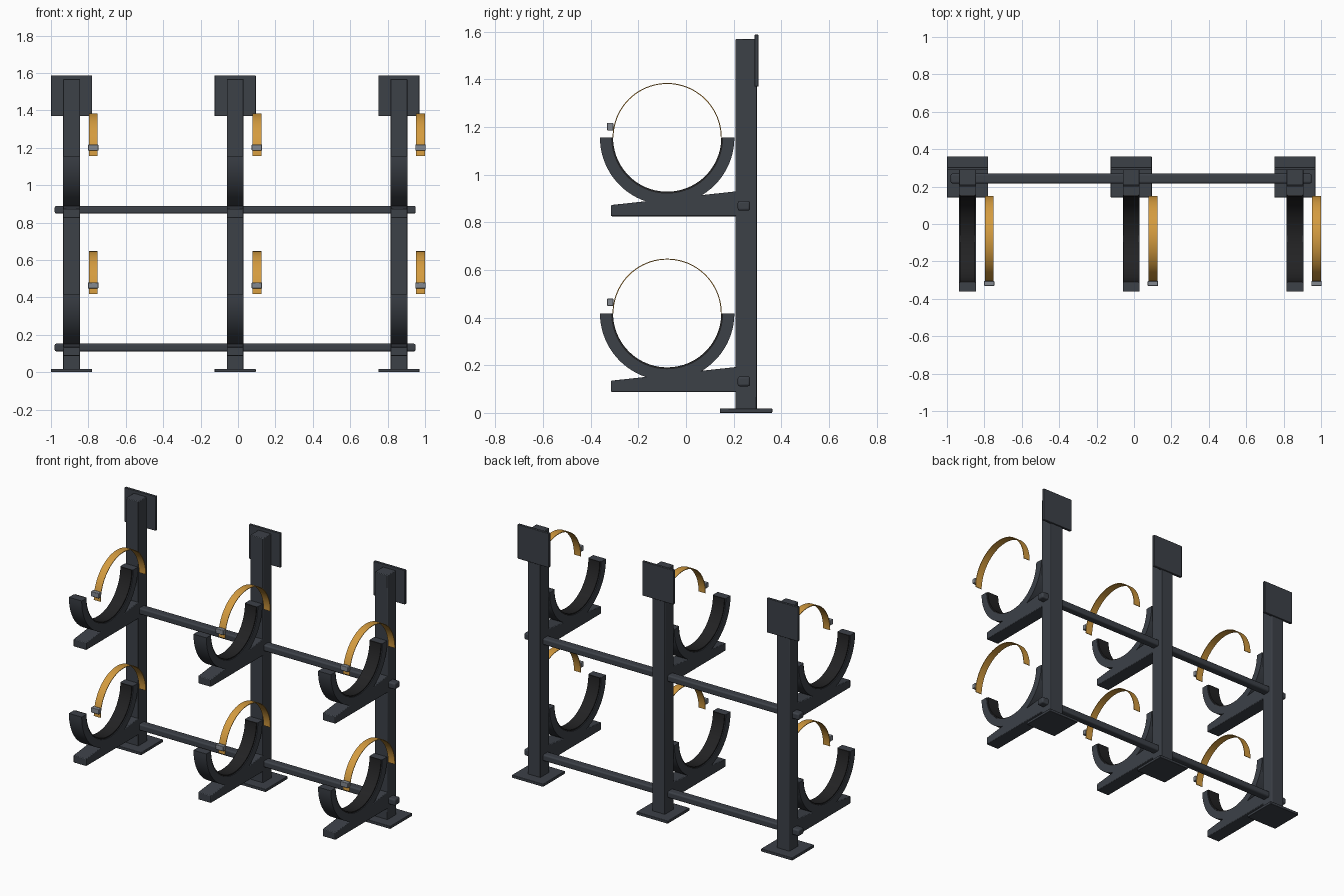
import bpy, bmesh, math
from mathutils import Vector

cube = bpy.data.objects.get("Cube")
if cube:
    bpy.data.objects.remove(cube, do_unlink=True)


def material(name, rgb):
    m = bpy.data.materials.new(name)
    m.use_nodes = True
    m.diffuse_color = (*rgb, 1)
    bsdf = m.node_tree.nodes["Principled BSDF"]
    bsdf.inputs["Base Color"].default_value = (*rgb, 1)
    bsdf.inputs["Roughness"].default_value = 0.6
    return m


STEEL = material("dark steel", (0.045, 0.052, 0.064))
RUBBER = material("black rubber", (0.016, 0.016, 0.017))
STRAP = material("amber webbing", (0.66, 0.33, 0.05))
BUCKLE = material("grey metal", (0.23, 0.25, 0.28))


def finish(name, bm, mat, bevel=0.0, segments=2):
    bmesh.ops.recalc_face_normals(bm, faces=bm.faces)
    mesh = bpy.data.meshes.new(name)
    bm.to_mesh(mesh)
    bm.free()
    mesh.materials.append(mat)
    ob = bpy.data.objects.new(name, mesh)
    bpy.context.collection.objects.link(ob)
    if bevel:
        mod = ob.modifiers.new("soft edges", "BEVEL")
        mod.width = bevel
        mod.segments = segments
        mod.limit_method = "ANGLE"
    bpy.ops.object.select_all(action="DESELECT")
    ob.select_set(True)
    bpy.context.view_layer.objects.active = ob
    bpy.ops.object.shade_smooth_by_angle(angle=math.radians(30))
    return ob


def box(name, center, size, mat, bevel=0.003, segments=2):
    bm = bmesh.new()
    bmesh.ops.create_cube(bm, size=1)
    bmesh.ops.scale(bm, vec=Vector(size), verts=bm.verts)
    bmesh.ops.translate(bm, vec=Vector(center), verts=bm.verts)
    return finish(name, bm, mat, bevel, segments)


def extrude_x(name, loops, x, width, mat, bevel=0.0):
    """Solid from a strip of (y, z) cross pairs, or one (y, z) polygon, extruded along x."""
    bm = bmesh.new()
    for quad in loops:
        bm.faces.new([bm.verts.new((x - width / 2, y, z)) for y, z in quad])
    bmesh.ops.remove_doubles(bm, verts=bm.verts, dist=1e-5)
    out = bmesh.ops.extrude_face_region(bm, geom=bm.faces[:], use_keep_orig=True)
    moved = [g for g in out["geom"] if isinstance(g, bmesh.types.BMVert)]
    bmesh.ops.translate(bm, vec=(width, 0, 0), verts=moved)
    return finish(name, bm, mat, bevel)


def half_ring(name, x, width, cy, cz, r_in, r_out, side, mat, bevel=0.0, steps=40):
    """Half ring in the yz plane: side +1 is the upper half, -1 the lower."""
    def point(r, i):
        a = side * math.pi * i / steps
        return cy + r * math.cos(a), cz + r * math.sin(a)
    quads = [[point(r_in, i), point(r_out, i), point(r_out, i + 1), point(r_in, i + 1)]
             for i in range(steps)]
    return extrude_x(name, quads, x, width, mat, bevel)


POST_Y, RING_Y, RADIUS = 0.252, -0.079, 0.229
BAYS = {"right": -0.89, "middle": -0.015, "left": 0.86}
LEVELS = {"lower": 0.0, "upper": 0.737}

# Uprights with foot and wall plates
for bay, x in BAYS.items():
    box(f"{bay}_post", (x, POST_Y, 0.788), (0.09, 0.09, 1.56), STEEL, 0.004)
    box(f"{bay}_foot_plate", (x, POST_Y, 0.009), (0.22, 0.22, 0.018), STEEL)
    box(f"{bay}_wall_plate", (x, 0.296, 1.478), (0.22, 0.017, 0.218), STEEL)

for level, dz in LEVELS.items():
    # Cross rail through all uprights
    box(f"{level}_rail", (-0.015, 0.243, 0.132 + dz), (1.93, 0.052, 0.041), STEEL, 0.009, 3)
    for bay, x in BAYS.items():
        tag = f"{level}_{bay}"
        ring_z = 0.418 + dz
        # Tapered support arm
        arm = [(-0.315, 0.088 + dz), (0.215, 0.088 + dz),
               (0.215, 0.193 + dz), (-0.315, 0.135 + dz)]
        extrude_x(f"{tag}_arm", [arm], x, 0.09, STEEL, 0.004)
        # Curved saddle and its rubber liner
        half_ring(f"{tag}_saddle", x, 0.09, RING_Y, ring_z, RADIUS + 0.006, 0.282, -1, STEEL)
        half_ring(f"{tag}_liner", x, 0.08, RING_Y, ring_z, RADIUS - 0.002, RADIUS + 0.008,
                  -1, RUBBER)
        # Hold-down strap and buckle
        half_ring(f"{tag}_strap", x + 0.116, 0.047, RING_Y, ring_z, RADIUS - 0.004, RADIUS,
                  1, STRAP)
        box(f"{tag}_buckle", (x + 0.116, -0.318, ring_z + 0.046), (0.055, 0.026, 0.032), BUCKLE)
